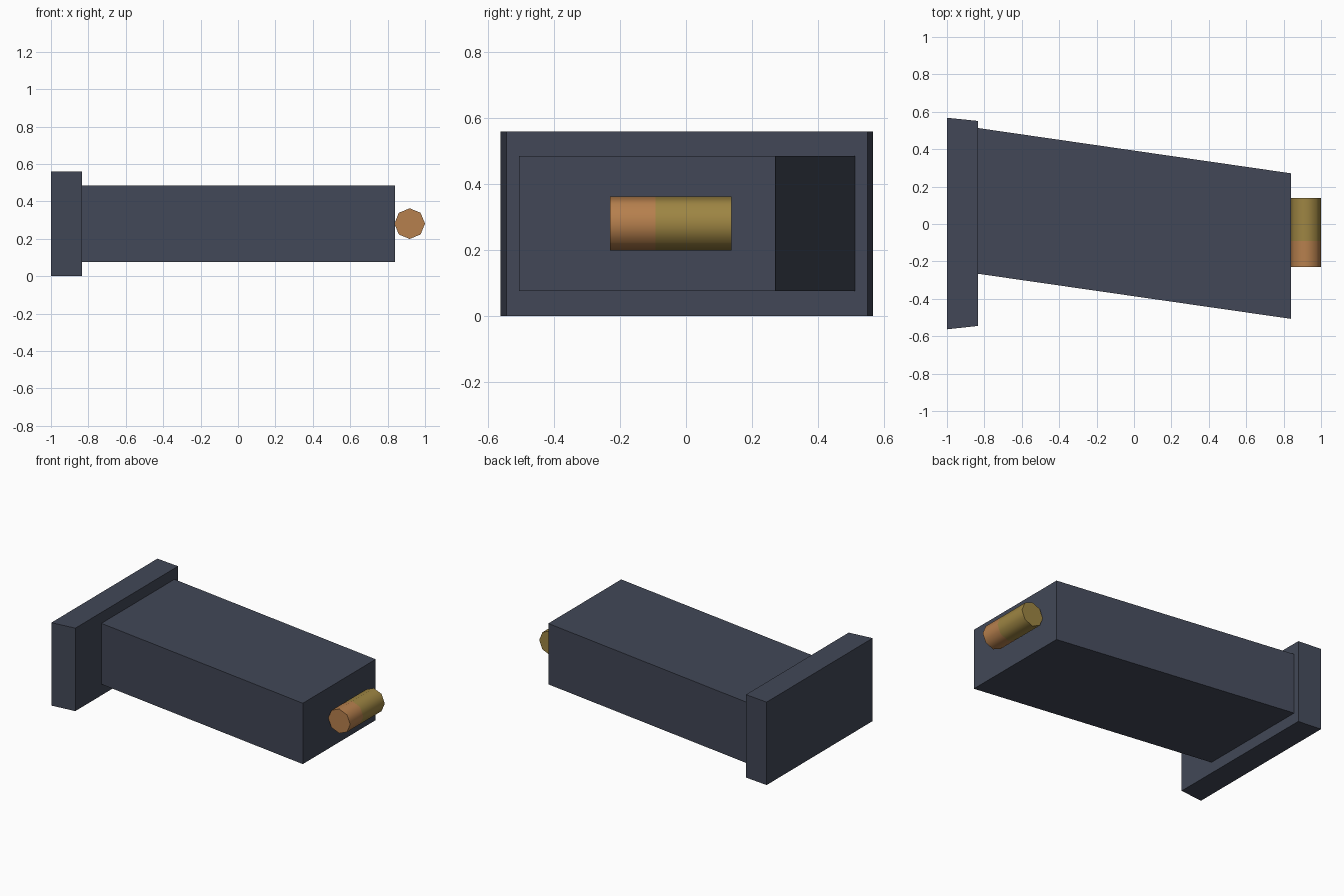
import bpy, bmesh, math

if "Cube" in bpy.data.objects:
    bpy.data.objects.remove(bpy.data.objects["Cube"])


def material(name, rgb):
    m = bpy.data.materials.new(name)
    m.diffuse_color = (*rgb, 1.0)
    m.use_nodes = True
    m.node_tree.nodes["Principled BSDF"].inputs["Base Color"].default_value = m.diffuse_color
    return m


slate = material("slate grey", (0.054, 0.064, 0.095))
copper = material("copper", (0.47, 0.215, 0.075))
brass = material("brass", (0.34, 0.235, 0.056))


def loft(name, rings, mats):
    """Closed solid through equal-sized rings; mats[i] colours span i."""
    bm = bmesh.new()
    loops = [[bm.verts.new(p) for p in ring] for ring in rings]
    n = len(loops[0])
    for s, (a, b) in enumerate(zip(loops, loops[1:])):
        for i in range(n):
            j = (i + 1) % n
            bm.faces.new((a[i], a[j], b[j], b[i])).material_index = s
    bm.faces.new(loops[0]).material_index = 0
    bm.faces.new(loops[-1]).material_index = len(mats) - 1
    bmesh.ops.recalc_face_normals(bm, faces=bm.faces)
    me = bpy.data.meshes.new(name)
    bm.to_mesh(me)
    bm.free()
    for m in mats:
        me.materials.append(m)
    ob = bpy.data.objects.new(name, me)
    bpy.context.collection.objects.link(ob)
    return ob


def rect(x, y0, y1, z0, z1):
    return [(x, y0, z0), (x, y1, z0), (x, y1, z1), (x, y0, z1)]


def octagon(y, cx=0.918, cz=0.281, r=0.082):
    return [(cx + r * math.cos(k * math.pi / 4), y, cz + r * math.sin(k * math.pi / 4))
            for k in range(8)]


# Tapered butt plate
loft("base_plate", [rect(-1.0, -0.563, 0.568, 0, 0.56),
                    rect(-0.834, -0.545, 0.551, 0, 0.56)], [slate])

# Slanted magazine body
loft("magazine_body", [rect(-0.834, -0.266, 0.513, 0.075, 0.486),
                       rect(0.839, -0.507, 0.271, 0.075, 0.486)], [slate])

# Cartridge: copper tip and brass case
cartridge = loft("cartridge", [octagon(-0.231), octagon(-0.092), octagon(0.138)],
                 [copper, brass])
bpy.ops.object.select_all(action='DESELECT')
cartridge.select_set(True)
bpy.context.view_layer.objects.active = cartridge
bpy.ops.object.shade_smooth_by_angle(angle=math.radians(60))
